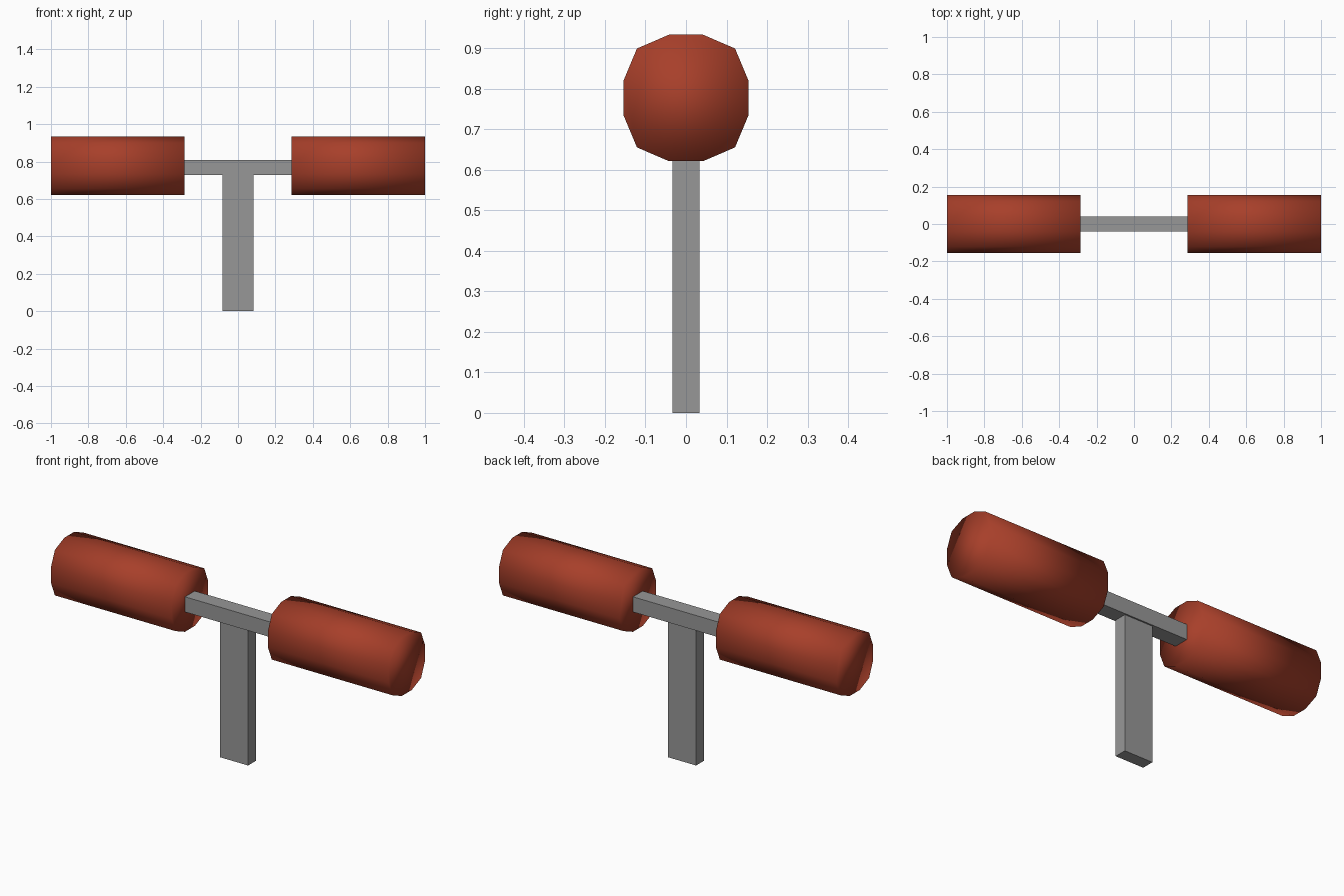
import bpy, bmesh

if "Cube" in bpy.data.objects:
    bpy.data.objects.remove(bpy.data.objects["Cube"])


def material(name, rgb):
    m = bpy.data.materials.new(name)
    m.diffuse_color = (*rgb, 1)
    m.use_nodes = True
    m.node_tree.nodes["Principled BSDF"].inputs["Base Color"].default_value = m.diffuse_color
    return m


GREY = material("grey metal", (0.31, 0.31, 0.31))
RED = material("brick red", (0.39, 0.05, 0.023))


def finish(name, bm, mat, smooth=False):
    bmesh.ops.recalc_face_normals(bm, faces=bm.faces)
    for f in bm.faces:
        f.smooth = smooth
    me = bpy.data.meshes.new(name)
    bm.to_mesh(me)
    bm.free()
    me.materials.append(mat)
    ob = bpy.data.objects.new(name, me)
    bpy.context.collection.objects.link(ob)
    return ob


def box(name, half_x, half_y, z0, z1, mat):
    bm = bmesh.new()
    bmesh.ops.create_cube(bm, size=1)
    for v in bm.verts:
        v.co.x *= 2 * half_x
        v.co.y *= 2 * half_y
        v.co.z = z0 if v.co.z < 0 else z1
    return finish(name, bm, mat)


# Twelve-sided roller section, slightly squared off
QUARTER = [(0.154, 0.043), (0.121, 0.122), (0.042, 0.156)]
HALF = QUARTER + [(-y, z) for y, z in reversed(QUARTER)]
SECTION = HALF + [(-y, -z) for y, z in HALF]
AXIS_Z = 0.777


def roller(name, x0, x1):
    bm = bmesh.new()
    face = bm.faces.new([bm.verts.new((x0, y, AXIS_Z + z)) for y, z in SECTION])
    ext = bmesh.ops.extrude_face_region(bm, geom=[face], use_keep_orig=True)
    moved = [g for g in ext["geom"] if isinstance(g, bmesh.types.BMVert)]
    bmesh.ops.translate(bm, verts=moved, vec=(x1 - x0, 0, 0))
    # the rims are shaded smooth, caps included
    return finish(name, bm, RED, smooth=True)


# Upright post and cross bar
box("post", 0.083, 0.033, 0, 0.727, GREY)
box("cross_bar", 0.285, 0.041, 0.727, 0.808, GREY)

# Padded rollers on both sides
roller("right_roller", 0.285, 1.0)
roller("left_roller", -1.0, -0.285)
